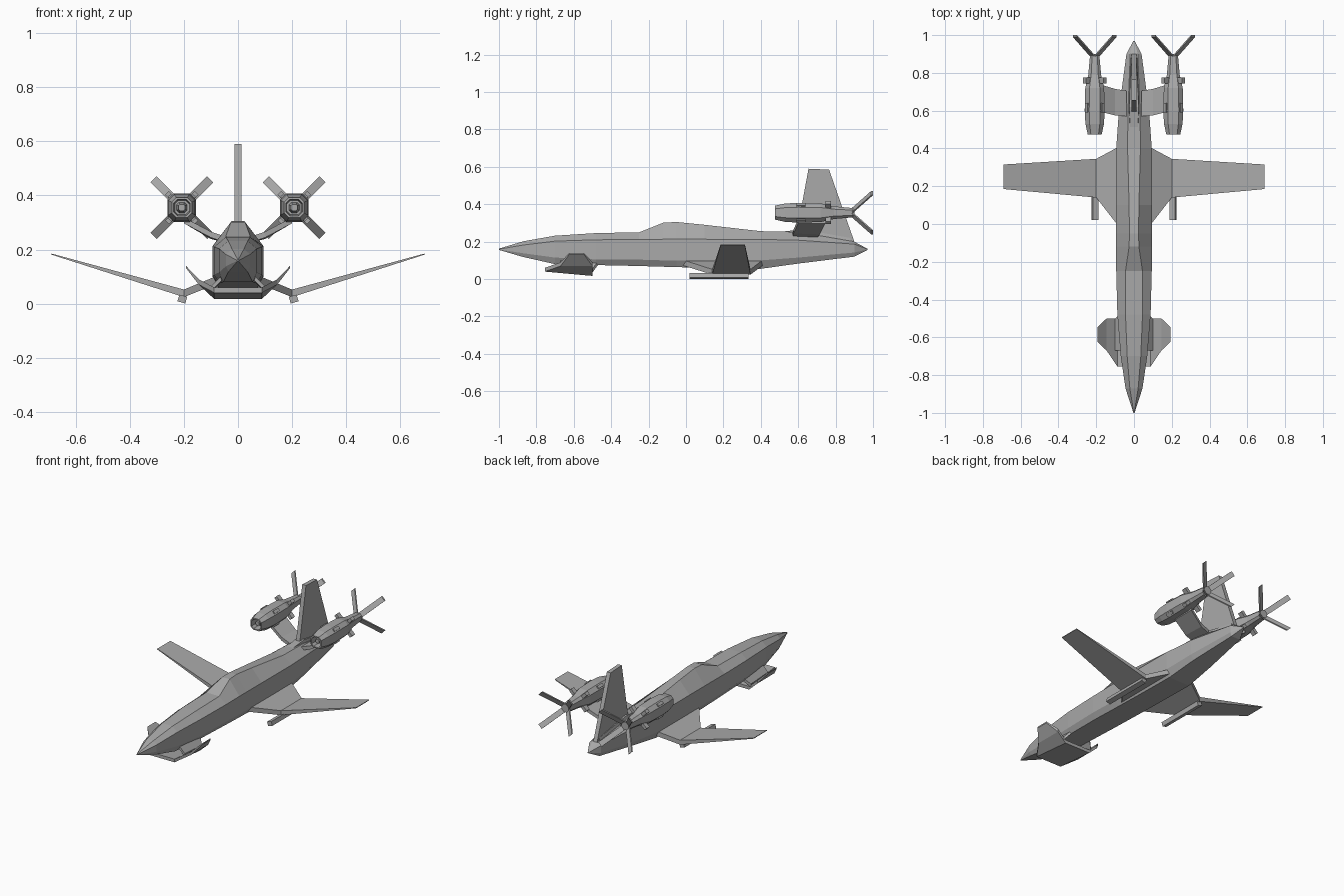
import bpy, bmesh, math
from mathutils import Vector, Matrix

old = bpy.data.objects.get("Cube")
if old:
    bpy.data.objects.remove(old)

grey = bpy.data.materials.new("hull grey")
grey.use_nodes = True
COLOR = (0.4, 0.4, 0.4, 1)
grey.diffuse_color = COLOR
grey.node_tree.nodes["Principled BSDF"].inputs["Base Color"].default_value = COLOR


def finish(name, bm, mirror=False):
    """Turn a bmesh into a flat-shaded object, optionally mirrored in x."""
    bmesh.ops.recalc_face_normals(bm, faces=bm.faces)
    mesh = bpy.data.meshes.new(name)
    bm.to_mesh(mesh)
    bm.free()
    mesh.materials.append(grey)
    ob = bpy.data.objects.new(name, mesh)
    bpy.context.collection.objects.link(ob)
    if mirror:
        ob.modifiers.new("mirror", "MIRROR").use_mirror_merge = False
    return ob


def loft(bm, rings):
    """Skin a run of equal-length rings and cap both ends."""
    loops = [[bm.verts.new(p) for p in ring] for ring in rings]
    n = len(loops[0])
    for a, b in zip(loops, loops[1:]):
        for i in range(n):
            j = (i + 1) % n
            bm.faces.new((a[i], a[j], b[j], b[i]))
    bm.faces.new(loops[0])
    bm.faces.new(loops[-1])


def panel(name, stations, mirror=True):
    """Wing panel from stations: x, front y, front z, rear y, rear z, thickness."""
    bm = bmesh.new()
    loft(bm, [[(x, y0, z0 - t / 2), (x, y1, z1 - t / 2),
               (x, y1, z1 + t / 2), (x, y0, z0 + t / 2)]
              for x, y0, z0, y1, z1, t in stations])
    return finish(name, bm, mirror)


def box(bm, lo, hi, matrix=Matrix()):
    lo, hi = Vector(lo), Vector(hi)
    m = matrix @ Matrix.Translation((lo + hi) / 2) @ Matrix.Diagonal((*(hi - lo), 1))
    bmesh.ops.create_cube(bm, size=1, matrix=m)


# Fuselage: y, half width, top half width, z of top, shoulder, chine, belly
sections = [
    (-1.0, .003, .001, .163, .16, .158, .156),
    (-.87, .045, .022, .202, .182, .138, .118),
    (-.7, .07, .036, .232, .203, .115, .08),
    (-.48, .088, .045, .246, .21, .105, .075),
    (-.25, .094, .045, .25, .212, .104, .07),
    (-.12, .094, .026, .302, .213, .1, .066),
    (-.05, .094, .024, .305, .213, .1, .064),
    (.1, .094, .026, .29, .213, .1, .06),
    (.4, .094, .034, .256, .212, .1, .055),
    (.6, .08, .032, .252, .208, .115, .083),
    (.9, .04, .02, .2, .187, .142, .12),
    (.97, .003, .001, .162, .16, .158, .156),
]
bm = bmesh.new()
rings = []
for y, w, tw, top, sh, ch, low in sections:
    half = [(tw, top), (w, sh), (w, ch), (w * .78, low)]
    rings.append([(x, y, z) for x, z in half] + [(-x, y, z) for x, z in reversed(half)])
loft(bm, rings)
finish("fuselage", bm)

# Main wings: gull-shaped, with a broad root strake
panel("wing", [(.06, -.04, .095, .42, .095, .03),
               (.2, .14, .038, .345, .038, .028),
               (.69, .185, .183, .315, .183, .004)])

# Slim pods under the wing bends
bm = bmesh.new()
box(bm, (-.015, .02, -.013), (.015, .335, .013),
    Matrix.Translation((.206, 0, .017)) @ Matrix.Rotation(-.28, 4, "Y"))
finish("wing_pod", bm, True)

# Nose canard: a cradle under the nose with upswept ends, on two struts
panel("canard", [(0, -.755, .05, -.5, .027, .02),
                 (.088, -.755, .05, -.5, .027, .02),
                 (.145, -.67, .08, -.5, .08, .02),
                 (.192, -.625, .135, -.545, .135, .008)])
panel("canard_strut", [(.055, -.67, .1, -.46, .1, .02),
                       (.1, -.67, .055, -.5, .045, .02)])

# Tail fin
bm = bmesh.new()
fin = [(.59, .24), (.62, .4), (.655, .59), (.765, .585), (.9, .2), (.62, .2)]
loft(bm, [[(x, y, z) for y, z in fin] for x in (-.013, .013)])
finish("tail_fin", bm)

# Spine fairing below the fin
bm = bmesh.new()
loft(bm, [[(-w, y, .19), (w, y, .19), (w * .6, y, z), (-w * .6, y, z)]
          for y, w, z in ((.5, .035, .252), (.62, .04, .266), (.88, .022, .22))])
finish("tail_spine", bm)

# Engine pylons
panel("engine_pylon", [(.04, .57, .235, .705, .235, .022),
                       (.1, .575, .255, .715, .25, .022),
                       (.2, .6, .308, .745, .308, .022)])

# Engine nacelles: chamfered squares, with a recessed intake and a spike in it
CX, CZ = .208, .355


def chamfered(y, r):
    c = r * .55
    pts = [(r, c), (c, r), (-c, r), (-r, c), (-r, -c), (-c, -r), (c, -r), (r, -c)]
    return [(CX + px, y, CZ + pz) for px, pz in pts]


bm = bmesh.new()
loft(bm, [chamfered(y, r) for y, r in
          ((.53, .026), (.475, .03), (.475, .037), (.53, .049), (.6, .053),
           (.72, .05), (.79, .034), (.9, .024))])
loft(bm, [chamfered(y, r) for y, r in ((.49, .012), (.535, .02))])
finish("engine_nacelle", bm, True)

# Cooling fins around each nacelle, and swept-back propeller blades
fins, blades = bmesh.new(), bmesh.new()
for k in range(4):
    turn = Matrix.Translation((CX, 0, CZ)) @ Matrix.Rotation(math.pi * (k / 2 + .25), 4, "Y")
    box(fins, (-.01, .745, .03), (.01, .775, .077), turn)
    box(fins, (-.009, .59, .03), (.009, .64, .064), turn)
    loft(blades, [[turn @ Vector((x, y + d, z)) for x, d in
                   ((-.016, -.004), (.016, -.004), (.016, .006), (-.016, .006))]
                  for y, z in ((.885, .012), (.994, .148))])
finish("nacelle_fins", fins, True)
finish("propeller_blades", blades, True)
